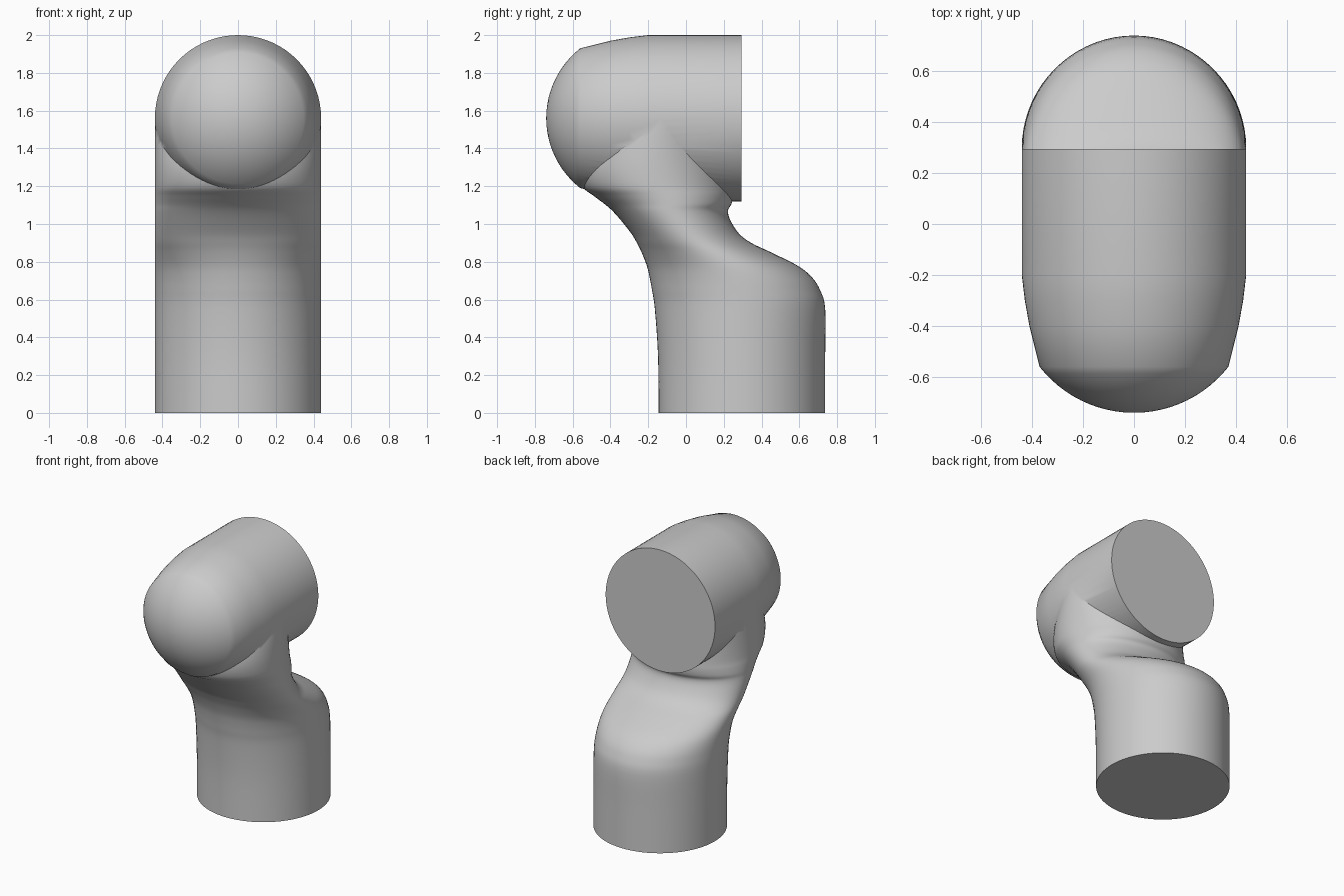
import bpy, bmesh
from math import sin, cos, pi, asin

cube = bpy.data.objects.get("Cube")
if cube:
    bpy.data.objects.remove(cube, do_unlink=True)

R = 0.44          # pipe radius
HEAD_Z = 1.56     # height of the horizontal axis
SEG = 72

grey = bpy.data.materials.new("light grey")
grey.use_nodes = True
colour = (0.6, 0.6, 0.6, 1)
grey.diffuse_color = colour
grey.node_tree.nodes["Principled BSDF"].inputs["Base Color"].default_value = colour


def loft(name, rings):
    """Skin a list of closed rings of points and cap both ends."""
    bm = bmesh.new()
    rows = [[bm.verts.new(p) for p in ring] for ring in rings]
    for a, b in zip(rows, rows[1:]):
        for i in range(SEG):
            j = (i + 1) % SEG
            bm.faces.new((a[i], a[j], b[j], b[i]))
    bm.faces.new(rows[0][::-1])
    bm.faces.new(rows[-1])
    bmesh.ops.recalc_face_normals(bm, faces=bm.faces)
    mesh = bpy.data.meshes.new(name)
    bm.to_mesh(mesh)
    bm.free()
    mesh.materials.append(grey)
    obj = bpy.data.objects.new(name, mesh)
    bpy.context.collection.objects.link(obj)
    return obj


def circle(fn):
    return [fn(cos(2 * pi * i / SEG), sin(2 * pi * i / SEG)) for i in range(SEG)]


def smooth_rows(rows, steps=4):
    """Catmull-Rom refinement of the section table."""
    out = []
    for k in range(len(rows) - 1):
        p = [rows[max(0, min(len(rows) - 1, k + d))] for d in (-1, 0, 1, 2)]
        for s in range(steps):
            t = s / steps
            out.append([b + 0.5 * t * (c - a + t * (2*a - 5*b + 4*c - d
                        + t * (3 * (b - c) + d - a))) for a, b, c, d in zip(*p)])
    return out + [rows[-1]]


# Upright base and bent neck: height, front edge, back edge of each section
sections = [
    (0, -.145, .737), (.3, -.148, .737), (.55, -.165, .737), (.65, -.18, .71),
    (.72, -.193, .665), (.78, -.208, .59), (.85, -.235, .45), (.9, -.26, .345),
    (.95, -.29, .28), (1.02, -.345, .235), (1.07, -.39, .222), (1.105, -.43, .24),
    (1.15, -.49, .25), (1.2, -.55, .25), (1.3, -.57, .24), (1.42, -.53, .22),
    (HEAD_Z, -.45, .2),
]
neck = loft("bent_body", [
    circle(lambda c, s: (R * c, (f + b) / 2 + (b - f) / 2 * s, z))
    for z, f, b in smooth_rows(sections)])

# Horizontal head: straight pipe, tapered collar, shallow dome
profile = [(.295, R), (-.2, R), (-.3, .428), (-.4, .41), (-.56, .37)]
dome_r, dome_y = .47, -.27
start = asin(.37 / dome_r)
for k in range(1, 13):
    a = start * (1 - k / 12.2)
    profile.append((dome_y - dome_r * cos(a), dome_r * sin(a)))
head = loft("head", [
    circle(lambda c, s: (r * c, y, HEAD_Z + r * s)) for y, r in profile])

# Join the head to the body as one skin
union = neck.modifiers.new("join_head", "BOOLEAN")
union.operation = "UNION"
union.solver = "EXACT"
union.object = head
bpy.context.view_layer.objects.active = neck
neck.select_set(True)
bpy.ops.object.modifier_apply(modifier=union.name)
bpy.data.objects.remove(head, do_unlink=True)
bpy.ops.object.shade_smooth_by_angle(angle=pi / 6)
